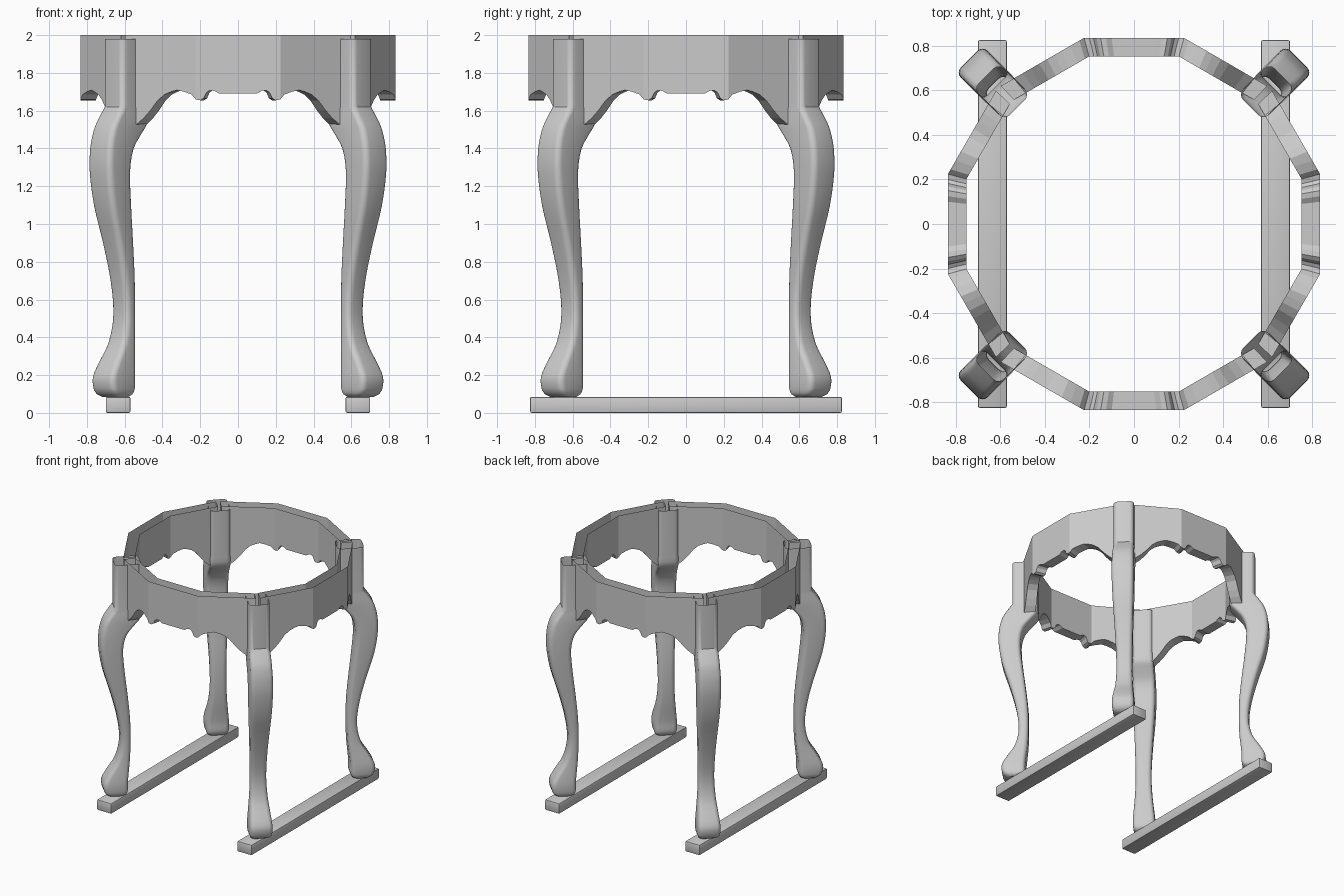
import bpy, bmesh, math
from mathutils import Matrix, Vector

if "Cube" in bpy.data.objects:
    bpy.data.objects.remove(bpy.data.objects["Cube"])

def finish(bm, name, smooth=None):
    me = bpy.data.meshes.new(name)
    bm.to_mesh(me)
    bm.free()
    ob = bpy.data.objects.new(name, me)
    bpy.context.collection.objects.link(ob)
    if smooth:
        bpy.ops.object.select_all(action='DESELECT')
        ob.select_set(True)
        bpy.context.view_layer.objects.active = ob
        bpy.ops.object.shade_smooth_by_angle(angle=math.radians(smooth))
    return ob

# Scalloped apron: half profile of (x, bottom z), one quarter of a 12-sided ring
HALF = [(0.10, 1.69), (0.125, 1.705), (0.15, 1.708), (0.168, 1.695), (0.182, 1.665),
        (0.20, 1.655), (0.224, 1.66), (0.245, 1.685), (0.285, 1.70), (0.325, 1.709),
        (0.355, 1.70), (0.39, 1.685), (0.425, 1.655), (0.465, 1.60), (0.50, 1.56),
        (0.54, 1.525), (0.598, 1.522)]
PROFILE = [(-x, z) for x, z in reversed(HALF)] + HALF
APOTHEM, CORNER = 0.835, 0.224

def apron(name, turn):
    bm = bmesh.new()
    rows = []
    for x, z in PROFILE:
        y = -(APOTHEM - max(0, abs(x) - CORNER) * math.tan(math.radians(30)))
        # outer top, outer bottom, inner bottom, inner top (hollow, open above)
        rows.append([bm.verts.new(p) for p in
                     ((x, y, 2), (x, y, z), (x * .9, y * .9, z), (x * .9, y * .9, 2))])
    for a, b in zip(rows, rows[1:]):
        for i in range(3):
            bm.faces.new((a[i], a[i + 1], b[i + 1], b[i]))
    bm.faces.new(rows[0][::-1])
    bm.faces.new(rows[-1])
    bm.transform(Matrix.Rotation(turn, 4, 'Z'))
    finish(bm, name)

# Cabriole leg stations: z, inner radius, outer radius, width
LEG = [(1.62, .74, .938, .156), (1.53, .745, 1.0, .162), (1.48, .785, 1.022, .165),
       (1.40, .848, 1.04, .170), (1.28, .874, 1.044, .170), (1.10, .862, 1.017, .160),
       (0.90, .838, .958, .142), (0.70, .818, .909, .127), (0.52, .814, .89, .122),
       (0.37, .820, .92, .137), (0.26, .832, .985, .158), (0.19, .838, 1.02, .170),
       (0.13, .838, 1.016, .168), (0.10, .848, .998, .155), (0.085, .865, .975, .125)]

def station(i, t):
    def slope(k):
        a, b = LEG[max(k - 1, 0)], LEG[min(k + 1, len(LEG) - 1)]
        return [(q - p) / (b[0] - a[0]) for p, q in zip(a, b)]
    p, q, m, n = LEG[i], LEG[i + 1], slope(i), slope(i + 1)
    h = q[0] - p[0]
    return [(2*t**3 - 3*t*t + 1) * p[k] + (t**3 - 2*t*t + t) * h * m[k]
            + (3*t*t - 2*t**3) * q[k] + (t**3 - t*t) * h * n[k] for k in range(4)]

def leg(name, turn):
    bm = bmesh.new()
    rings = [(1.98, .74, .938, .156)]
    for i in range(len(LEG) - 1):
        rings += [station(i, j / 3) for j in range(3)]
    rings.append(LEG[-1])
    loops = []
    for z, r0, r1, w in rings:
        rho = min(0.032, (r1 - r0) * .4, w * .4)
        c, hx, hy = (r0 + r1) / 2, (r1 - r0) / 2 - rho, w / 2 - rho
        loop = []
        for k, (sx, sy) in enumerate(((1, 1), (-1, 1), (-1, -1), (1, -1))):
            for j in range(5):
                a = math.pi / 2 * (k + j / 4)
                loop.append(bm.verts.new((c + sx * hx + rho * math.cos(a),
                                          sy * hy + rho * math.sin(a), z)))
        loops.append(loop)
    for a, b in zip(loops, loops[1:]):
        for i in range(20):
            j = (i + 1) % 20
            bm.faces.new((a[i], b[i], b[j], a[j]))
    bm.faces.new(loops[-1][::-1])
    bm.transform(Matrix.Rotation(turn, 4, 'Z'))
    finish(bm, name, 35)

for i, side in enumerate(("front", "right", "back", "left")):
    apron("apron_" + side, i * math.pi / 2)
for i, side in enumerate(("back_right", "back_left", "front_left", "front_right")):
    leg("leg_" + side, math.pi / 4 + i * math.pi / 2)

# Floor runners joining front and back feet
for s, side in ((-1, "left"), (1, "right")):
    bm = bmesh.new()
    bmesh.ops.create_cube(bm, size=1)
    bmesh.ops.scale(bm, vec=(0.13, 1.65, 0.085), verts=bm.verts)
    bmesh.ops.translate(bm, vec=Vector((s * 0.635, 0, 0.0425)), verts=bm.verts)
    bmesh.ops.bevel(bm, geom=bm.edges[:], offset=0.008, segments=2, profile=0.5, affect='EDGES')
    finish(bm, "runner_" + side, 35)
